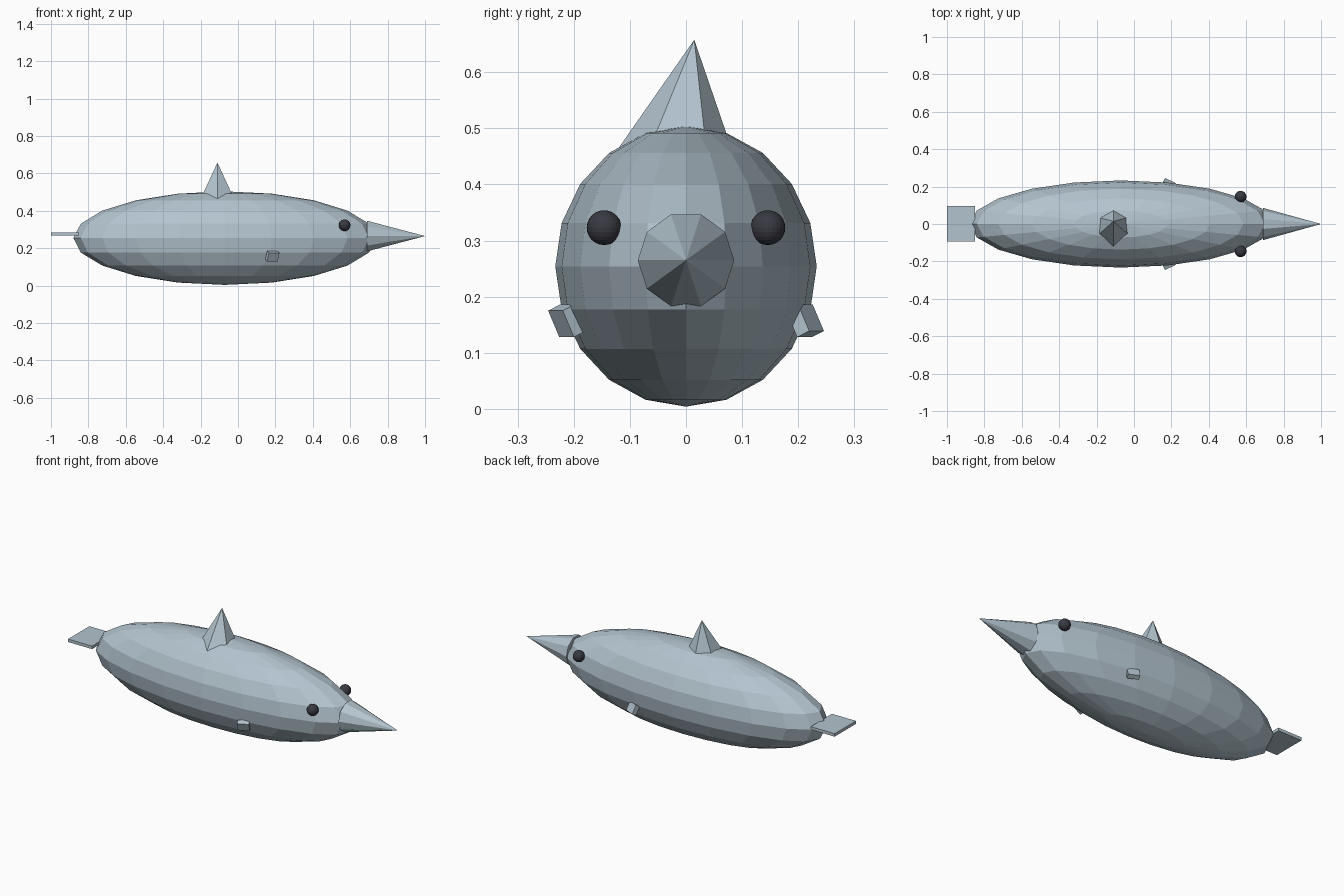
import bpy, bmesh
from math import radians
from mathutils import Matrix, Vector, Euler

if "Cube" in bpy.data.objects:
    bpy.data.objects.remove(bpy.data.objects["Cube"])


def material(name, color):
    m = bpy.data.materials.new(name)
    m.diffuse_color = color
    m.use_nodes = True
    m.node_tree.nodes["Principled BSDF"].inputs["Base Color"].default_value = m.diffuse_color
    return m


skin = material("blue_grey", (0.45, 0.55, 0.62, 1))
dark = material("dark", (0.04, 0.04, 0.055, 1))


def build(name, maker, loc, rot=(0, 0, 0), scale=(1, 1, 1), mat=skin, **kw):
    """Make a bmesh primitive, place it and link it as a named object."""
    bm = bmesh.new()
    maker(bm, **kw)
    tf = Matrix.LocRotScale(Vector(loc), Euler([radians(a) for a in rot]), Vector(scale))
    bmesh.ops.transform(bm, matrix=tf, verts=bm.verts)
    me = bpy.data.meshes.new(name)
    bm.to_mesh(me)
    bm.free()
    me.materials.append(mat)
    ob = bpy.data.objects.new(name, me)
    bpy.context.collection.objects.link(ob)
    return ob


def sphere(bm, u, v):
    bmesh.ops.create_uvsphere(bm, u_segments=u, v_segments=v, radius=1)


def cone(bm, sides, r, h):
    bmesh.ops.create_cone(bm, cap_ends=True, segments=sides, radius1=r, radius2=0, depth=h)


def box(bm):
    bmesh.ops.create_cube(bm, size=1)


# Long faceted body
build("body", sphere, (-0.07, 0, 0.254), scale=(0.81, 0.233, 0.25), u=20, v=10)

# Pointed snout along +x
build("snout", cone, (0.845, 0, 0.265), rot=(0, 90, 0), sides=10, r=0.086, h=0.31)

# Slightly leaning six-sided back fin
build("back_fin", cone, (-0.11, -0.002, 0.539), rot=(-8, 0, 0), sides=6, r=0.122, h=0.24)

# Flat tail plate
build("tail_plate", box, (-0.925, 0.002, 0.276), scale=(0.15, 0.19, 0.017))

# Eyes and small side fins; both fins lean the same way
for side, s in (("right", -1), ("left", 1)):
    build("eye_" + side, sphere, (0.57, s * 0.146, 0.323),
          scale=(0.031, 0.031, 0.031), mat=dark, u=24, v=12)
    build("side_fin_" + side, box, (0.184, s * 0.212, 0.157),
          rot=(25, 0, s * -25), scale=(0.062, 0.026, 0.052))
